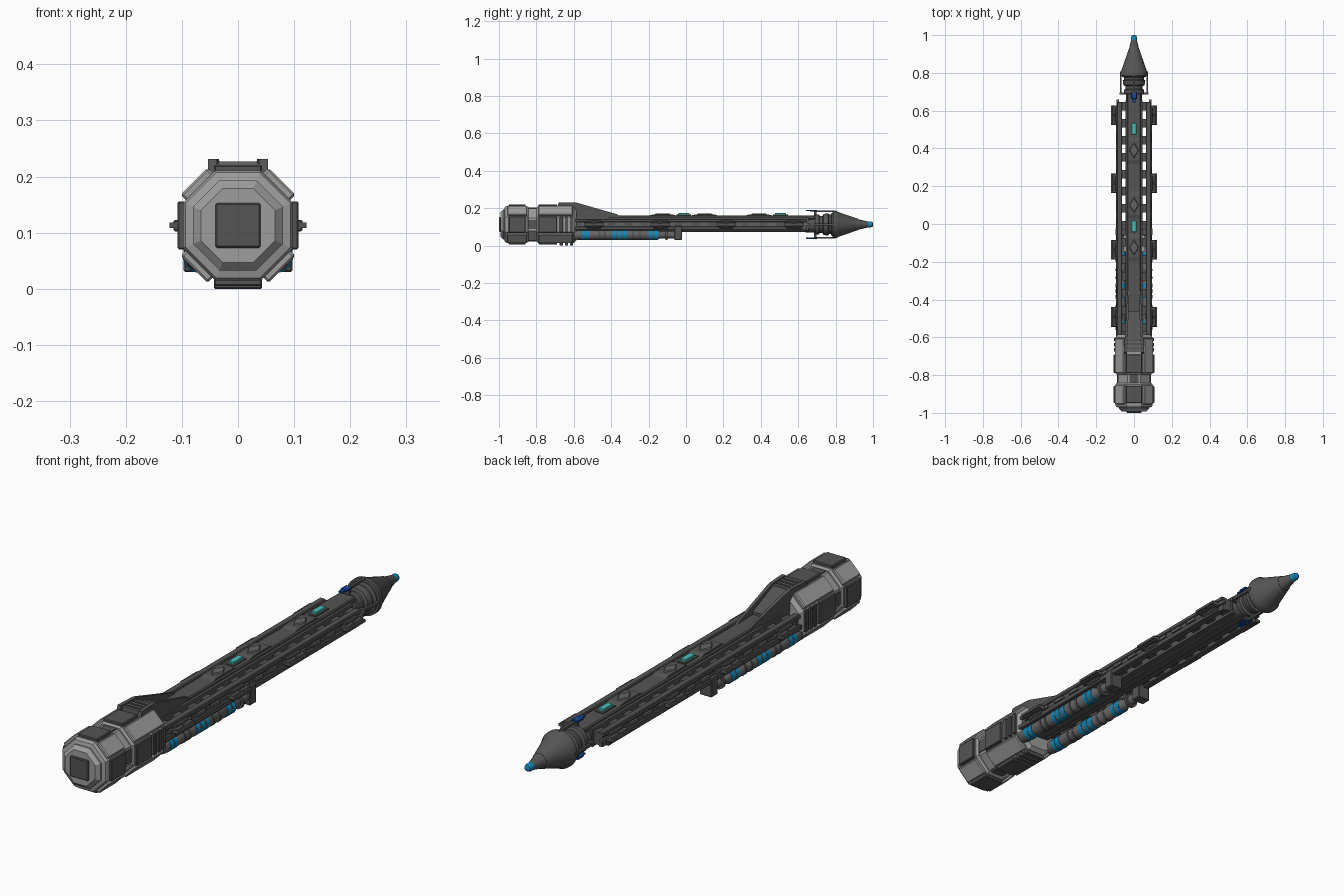
import bpy, bmesh, math
from mathutils import Matrix, Vector

if "Cube" in bpy.data.objects:
    bpy.data.objects.remove(bpy.data.objects["Cube"])

CZ = 0.113  # height of the long axis


def mat(name, r, g, b):
    m = bpy.data.materials.new(name)
    m.diffuse_color = (r, g, b, 1)
    m.use_nodes = True
    m.node_tree.nodes["Principled BSDF"].inputs["Base Color"].default_value = m.diffuse_color
    return m


LIGHT = mat("light_grey", 0.34, 0.34, 0.34)
DARK = mat("dark_grey", 0.09, 0.09, 0.09)
MID = mat("mid_grey", 0.13, 0.13, 0.13)
BLUE = mat("bright_blue", 0.006, 0.25, 0.5)
DEEP = mat("deep_blue", 0.004, 0.06, 0.32)
TEAL = mat("teal_light", 0.07, 0.55, 0.52)


def finish(name, bm, m, smooth=False):
    bmesh.ops.recalc_face_normals(bm, faces=bm.faces)
    me = bpy.data.meshes.new(name)
    bm.to_mesh(me)
    bm.free()
    me.materials.append(m)
    if smooth:
        me.shade_smooth()
        me.set_sharp_from_angle(angle=math.radians(35))
    ob = bpy.data.objects.new(name, me)
    bpy.context.collection.objects.link(ob)
    return ob


def box(name, x, y, z, m, bevel=0, rot=None):
    bm = bmesh.new()
    bmesh.ops.create_cube(bm, size=1)
    for v in bm.verts:
        v.co = Vector(((x[0] + x[1]) / 2 + v.co.x * (x[1] - x[0]),
                       (y[0] + y[1]) / 2 + v.co.y * (y[1] - y[0]),
                       (z[0] + z[1]) / 2 + v.co.z * (z[1] - z[0])))
    if bevel:
        bmesh.ops.bevel(bm, geom=bm.edges[:], offset=bevel, segments=1, affect='EDGES')
    if rot is not None:  # spin about the long axis
        bm.transform(Matrix.Translation((0, 0, CZ)) @ Matrix.Rotation(rot, 4, 'Y'))
    return finish(name, bm, m)


def pair(name, x, y, z, m, bevel=0):
    box(name + "_right", x, y, z, m, bevel)
    box(name + "_left", (-x[1], -x[0]), y, z, m, bevel)


def loft(name, prof, n, m, cx=0, cz=CZ, smooth=False):
    """Rings of n sides along y; prof holds (y, apothem)."""
    bm = bmesh.new()
    rings = []
    for y, r in prof:
        r /= math.cos(math.pi / n)
        rings.append([bm.verts.new((cx + r * math.cos(math.tau * (i + .5) / n), y,
                                    cz + r * math.sin(math.tau * (i + .5) / n))) for i in range(n)])
    for a, b in zip(rings, rings[1:]):
        for i in range(n):
            bm.faces.new((a[i], a[(i + 1) % n], b[(i + 1) % n], b[i]))
    bm.faces.new(rings[0])
    bm.faces.new(rings[-1])
    return finish(name, bm, m, smooth)


def side_profile(name, pts, x0, x1, m, taper=1.0):
    """Extrude a (y, z) outline across x; taper scales x at the rear end."""
    bm = bmesh.new()
    ys = [p[0] for p in pts]
    lo, hi = min(ys), max(ys)
    s = lambda y: 1 + (taper - 1) * (y - lo) / (hi - lo)
    a = [bm.verts.new((x0 * s(y), y, z)) for y, z in pts]
    b = [bm.verts.new((x1 * s(y), y, z)) for y, z in pts]
    bm.faces.new(a)
    bm.faces.new(b)
    for i in range(len(pts)):
        j = (i + 1) % len(pts)
        bm.faces.new((a[i], a[j], b[j], b[i]))
    return finish(name, bm, m)


# Octagonal head: two blocks, neck, stepped front cap
loft("head_front_block", [(-.992, .062), (-.992, .066), (-.978, .08), (-.972, .08), (-.968, .094),
                          (-.96, .098), (-.85, .098), (-.842, .092)], 8, LIGHT)
loft("head_neck", [(-.85, .086), (-.79, .086)], 8, LIGHT)
loft("head_rear_block", [(-.798, .092), (-.79, .098), (-.60, .098), (-.585, .085)], 8, LIGHT)
box("front_hatch", (-.04, .04), (-1.0, -.985), (CZ - .04, CZ + .04), DARK, .003)

# Head armour plates on all eight sides
for i in range(8):
    a = i * math.pi / 4
    if i % 2 == 0:
        box(f"front_panel_{i}", (-.043, .043), (-.948, -.857), (.09, .108), DARK, .003, a)
        box(f"rear_panel_{i}", (-.043, .043), (-.788, -.69), (.09, .108), DARK, .003, a)
        box(f"neck_clamp_{i}", (-.025, .025), (-.855, -.785), (.08, .09), DARK, 0, a)
        for k in range(3):
            y = -.675 + k * .027
            box(f"head_rib_{i}_{k}", (-.043, .043), (y, y + .018), (.09, .113 if i == 4 else .106),
                DARK, .002, a)
    else:
        box(f"front_corner_{i}", (-.034, .034), (-.955, -.85), (.09, .111), LIGHT, .004, a)
        box(f"rear_corner_{i}", (-.034, .034), (-.79, -.605), (.09, .111), LIGHT, .004, a)

# Sloping fairing behind the head
rail = [(-.69, .20), (-.68, .231), (-.59, .231), (-.37, .168), (-.34, .15), (-.6, .15)]
for s in (-1, 1):
    side_profile("fairing_rail", rail, s * .038, s * .054, DARK, .62)
side_profile("fairing_centre", [(-.68, .19), (-.67, .223), (-.6, .223), (-.46, .172), (-.46, .14), (-.6, .14)],
             -.04, .04, DARK, .75)
for k in range(4):
    y = -.675 + k * .022
    box("fairing_slat", (-.036, .036), (y, y + .012), (.215, .227), MID)

# Long spine with raised top strip
box("spine_core", (-.046, .046), (-.60, .655), (.08, .15), DARK)
box("spine_top", (-.036, .036), (-.60, .69), (.14, .161), DARK, .004)
box("spine_keel", (-.02, .02), (-.58, .66), (.073, .09), DARK, .003)

# Side rails joined to the spine by rungs, with open gaps between
pair("rail_web", (.068, .084), (-.60, .645), (.085, .14), DARK)
pair("rail_upper", (.064, .09), (-.60, .645), (.125, .143), DARK, .003)
pair("rail_lower", (.066, .094), (-.60, .62), (.082, .103), DARK, .003)
for k in range(14):
    y = -.57 + k * .09
    pair("rung", (.04, .07), (y, y + .045), (.09, .138), DARK)
    pair("rail_block", (.08, .092), (y + .01, y + .06), (.108, .12), MID)

# Raised plates and teal lights along the top
for y in (-.125, .1, .39):
    side_profile("top_plate", [(y - .075, .16), (y - .05, .167), (y + .05, .167), (y + .075, .16)], -.03, .03, DARK)
    bm = bmesh.new()
    bmesh.ops.create_cone(bm, cap_ends=True, segments=4, radius1=1, radius2=.8, depth=1)
    for v in bm.verts:
        v.co = Vector((v.co.x * .026, y + v.co.y * .045, .168 + v.co.z * .006))
    finish("top_diamond", bm, MID)
for y in (-.012, .505):
    box("light_base", (-.018, .018), (y - .04, y + .04), (.155, .165), DARK)
    box("top_light", (-.012, .012), (y - .03, y + .03), (.16, .174), TEAL, .002)

# Side fins
for y in (.575, .215, -.137, -.492):
    pair("fin_mount", (.08, .1), (y - .04, y + .04), (.092, .134), DARK, .004)
    for d in (-1, 1):
        c = y + d * .027
        pair("fin_blade", (.085, .115), (c - .025, c + .025), (.102, .123), DARK, .003)
    pair("fin_edge", (.085, .122), (y - .052, y + .052), (.108, .118), DARK)

# Under-slung tubes with blue bands
for s in (-1, 1):
    x, z = s * .07, .057
    loft("tube", [(-.6, .022), (-.58, .026), (-.15, .026), (-.14, .019), (-.05, .019)], 20, MID, x, z, True)
    for y0 in (-.56, -.395, -.365, -.335, -.2, -.17):
        loft("blue_band", [(y0, .0275), (y0 + .02, .0275)], 20, BLUE, x, z, True)
    loft("blue_band_front", [(-.535, .0275), (-.515, .0275)], 20, BLUE, x, z, True)
    for y0 in (-.47, -.44, -.29, -.25, -.11):
        loft("tube_collar", [(y0, .028), (y0 + .012, .028)], 20, DARK, x, z, True)
    box("tube_bracket", (x - .027, x + .027), (-.062, -.022), (.03, .105), DARK, .003)
    for y in (-.48, -.27):
        box("tube_strut", (x - .012, x + .012), (y - .02, y + .02), (.06, .1), DARK)

# Rear engine neck, cone and glowing tip
loft("engine_neck", [(.64, .042), (.69, .042), (.69, .054), (.71, .054), (.715, .045), (.73, .045),
                     (.735, .056), (.76, .06), (.765, .052), (.775, .052), (.78, .064), (.8, .064)],
     32, DARK, smooth=True)
loft("engine_cone", [(.785, .066), (.787, .073), (.805, .073), (.815, .066), (.92, .03), (.925, .027),
                     (.978, .0145)], 32, DARK, smooth=True)
loft("cone_ring", [(.912, .031), (.92, .031)], 32, MID, smooth=True)
loft("tip", [(.97, .0155), (.988, .0155), (.997, .012), (1.0, .007)], 24, BLUE, smooth=True)

# Prongs around the engine neck
for i in range(4):
    a = i * math.pi / 2
    box("prong_arm", (-.005, .005), (.69, .80), (.066, .075), DARK, 0, a)
    box("prong_post", (-.008, .008), (.685, .697), (.04, .078), DARK, 0, a)
    if i % 2 == 0:
        box("prong_pad", (-.015, .015), (.662, .70), (.07, .078), DEEP, .002, a)
        box("prong_tip", (-.008, .008), (.642, .662), (.071, .077), DEEP, 0, a)
